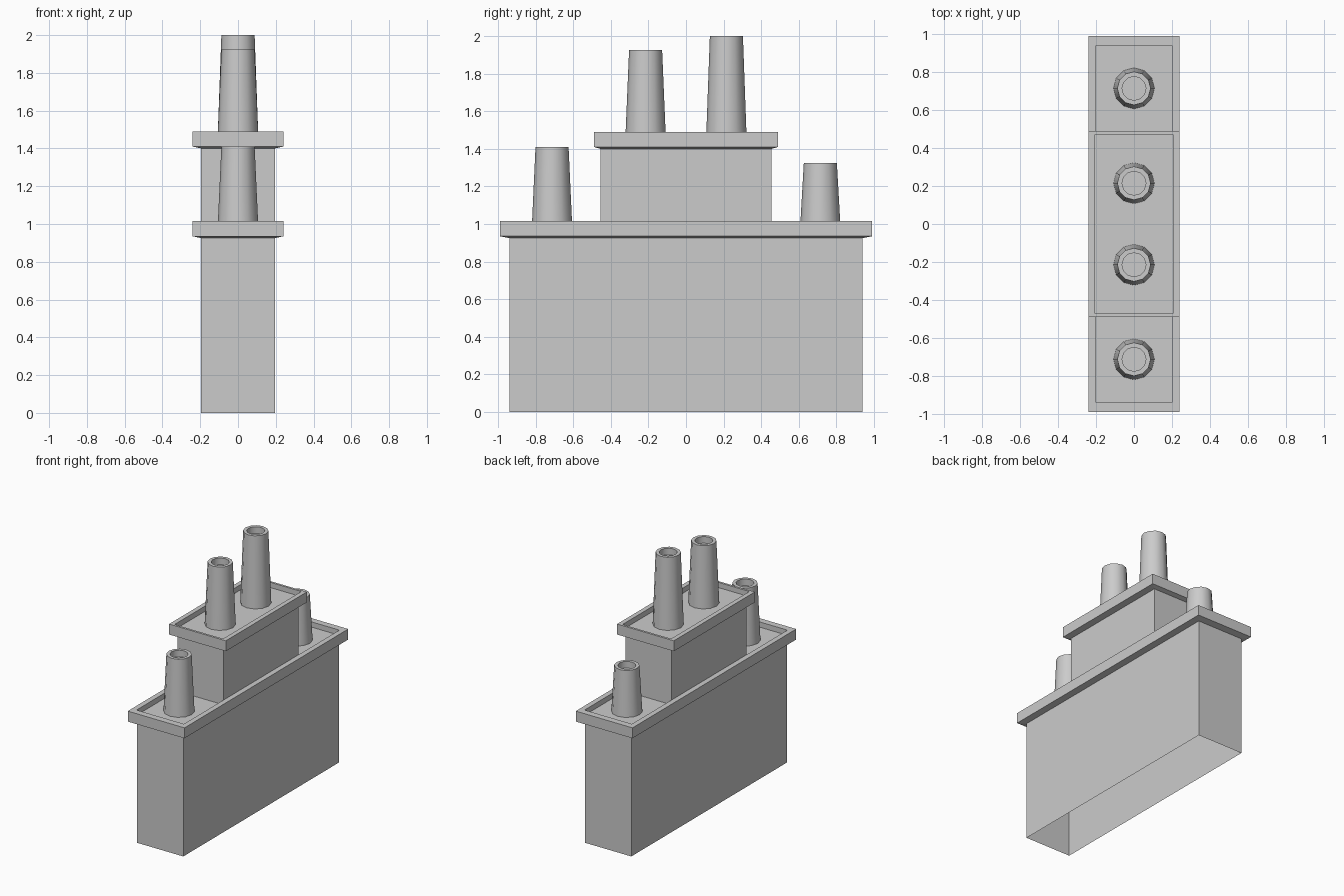
import bpy
import bmesh
import math

cube = bpy.data.objects.get("Cube")
if cube:
    bpy.data.objects.remove(cube, do_unlink=True)

grey = bpy.data.materials.new("plain grey")
grey.use_nodes = True
colour = (0.6, 0.6, 0.6, 1)
grey.diffuse_color = colour
grey.node_tree.nodes["Principled BSDF"].inputs["Base Color"].default_value = colour


def rectangle(hx, hy, z):
    return [(-hx, -hy, z), (hx, -hy, z), (hx, hy, z), (-hx, hy, z)]


def ring(radius, y, z, sides=12):
    step = 2 * math.pi / sides
    return [(radius * math.cos(i * step), y + radius * math.sin(i * step), z)
            for i in range(sides)]


def loft(name, loops, cap=False, smooth=False):
    """Skin a stack of matching loops; the cap closes the last loop."""
    bm = bmesh.new()
    rows = [[bm.verts.new(p) for p in loop] for loop in loops]
    for low, high in zip(rows, rows[1:]):
        for i in range(len(low)):
            j = (i + 1) % len(low)
            bm.faces.new((low[i], low[j], high[j], high[i]))
    if cap:
        bm.faces.new(rows[-1])
    mesh = bpy.data.meshes.new(name)
    bm.to_mesh(mesh)
    bm.free()
    mesh.materials.append(grey)
    obj = bpy.data.objects.new(name, mesh)
    bpy.context.collection.objects.link(obj)
    if smooth:
        bpy.ops.object.select_all(action="DESELECT")
        obj.select_set(True)
        bpy.context.view_layer.objects.active = obj
        bpy.ops.object.shade_smooth_by_angle(angle=math.radians(40))


def tier(name, stack, flange, recess, bottom, neck, top):
    """Open-bottomed stack carrying a flared tray with a sunken floor."""
    loft(name + "_stack", [rectangle(*stack, bottom), rectangle(*stack, neck)])
    loft(name + "_tray", [
        rectangle(*stack, neck),
        rectangle(*flange, neck + 0.01),
        rectangle(*flange, top),
        rectangle(*recess, top),
        rectangle(*recess, top - 0.04),
    ], cap=True)


# Wide base and narrower upper tier
tier("lower", (0.195, 0.94), (0.24, 0.99), (0.2, 0.94), 0, 0.925, 1.015)
tier("upper", (0.195, 0.455), (0.24, 0.49), (0.205, 0.473), 0.975, 1.4, 1.49)

# Tapered hollow pots
pots = [("front_pot", -0.713, 0.975, 1.41),
        ("middle_front_pot", -0.215, 1.45, 1.925),
        ("middle_back_pot", 0.215, 1.45, 2.0),
        ("back_pot", 0.715, 0.975, 1.325)]
for name, y, base, top in pots:
    loft(name, [
        ring(0.108, y, base),
        ring(0.088, y, top),
        ring(0.063, y, top),
        ring(0.063, y, top - 0.05),
    ], cap=True, smooth=True)
